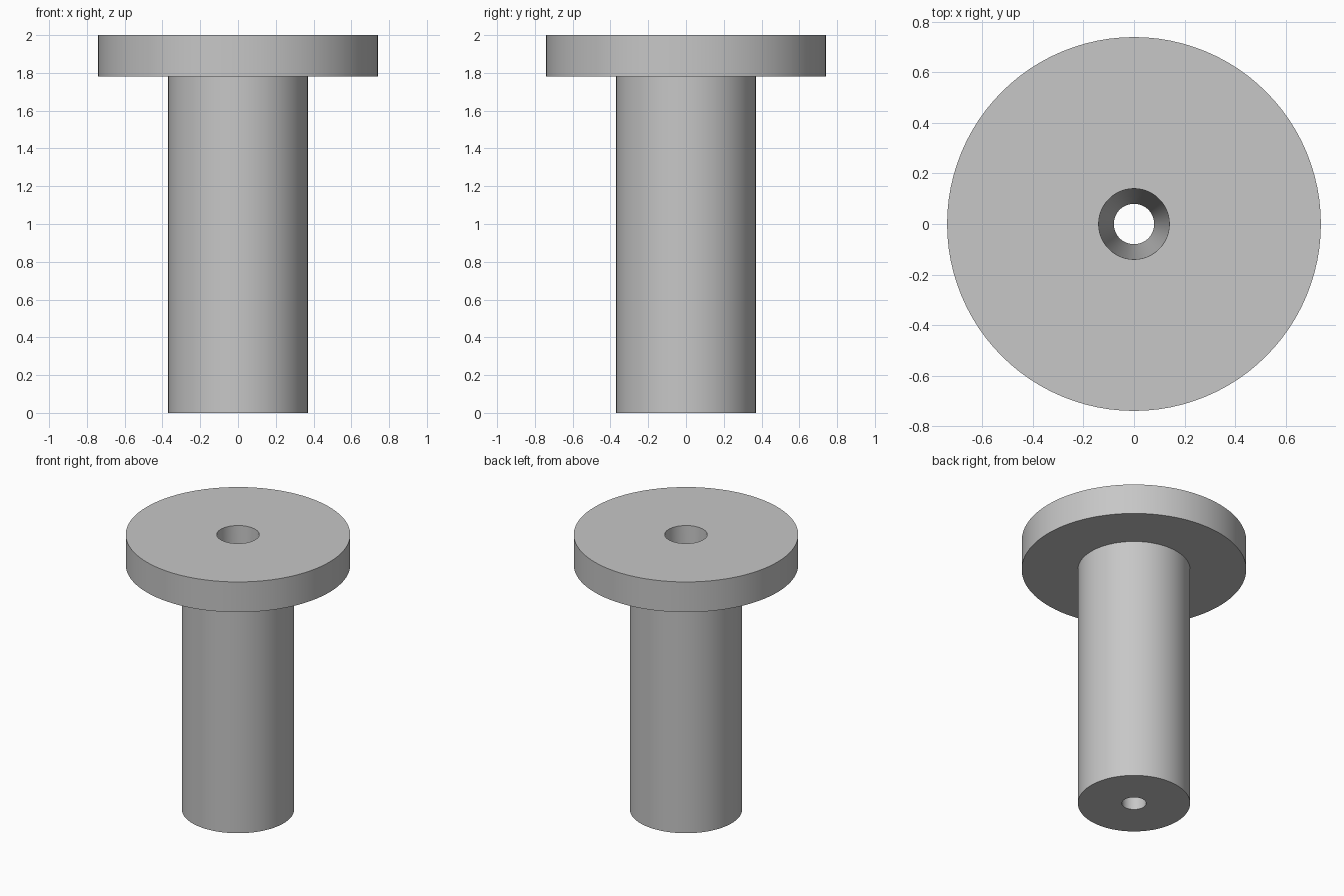
import bpy
import bmesh
import math
from mathutils import Matrix

cube = bpy.data.objects.get("Cube")
if cube:
    bpy.data.objects.remove(cube, do_unlink=True)

SEGMENTS = 96

# Plain grey material
grey = bpy.data.materials.new("light grey")
grey.use_nodes = True
colour = (0.57, 0.57, 0.57, 1)
grey.diffuse_color = colour
grey.node_tree.nodes["Principled BSDF"].inputs["Base Color"].default_value = colour


def revolve(name, profile):
    """Spin a closed (radius, height) profile into a solid ring about z."""
    bm = bmesh.new()
    verts = [bm.verts.new((r, 0, z)) for r, z in profile]
    edges = [bm.edges.new((a, b)) for a, b in zip(verts, verts[1:] + verts[:1])]
    bmesh.ops.spin(bm, geom=verts + edges, cent=(0, 0, 0), axis=(0, 0, 1),
                   angle=math.tau, steps=SEGMENTS)
    bmesh.ops.remove_doubles(bm, verts=bm.verts, dist=0.0001)
    bmesh.ops.recalc_face_normals(bm, faces=bm.faces)
    mesh = bpy.data.meshes.new(name)
    bm.to_mesh(mesh)
    bm.free()
    mesh.materials.append(grey)
    obj = bpy.data.objects.new(name, mesh)
    bpy.context.collection.objects.link(obj)
    bpy.ops.object.select_all(action='DESELECT')
    obj.select_set(True)
    bpy.context.view_layer.objects.active = obj
    bpy.ops.object.shade_smooth_by_angle(angle=math.radians(30))
    return obj


# Shaft and flange in one piece, with a tapered hole right through
shaft, flange = 0.37, 0.74
underside, top = 1.78, 2.0
hole_bottom, hole_top = 0.08, 0.14
revolve("flanged_pin", [
    (hole_bottom, 0), (shaft, 0), (shaft, underside),
    (flange, underside), (flange, top), (hole_top, top),
])
